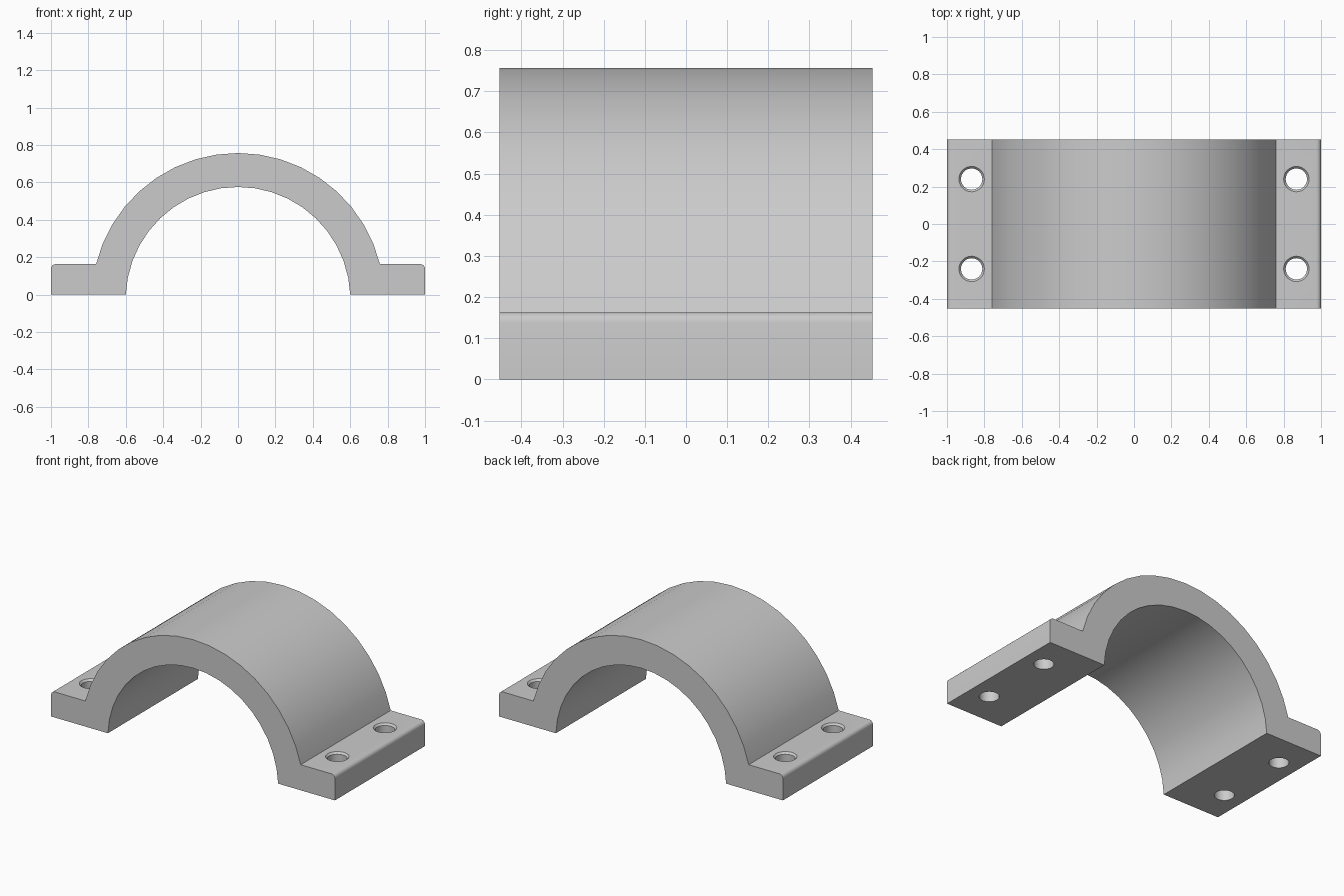
import bpy
import bmesh
from math import asin, pi, sin, cos, radians

if "Cube" in bpy.data.objects:
    bpy.data.objects.remove(bpy.data.objects["Cube"], do_unlink=True)

WIDTH, DEPTH = 2.0, 0.906
FLANGE, ROUND = 0.163, 0.025
AXIS_Z, OUTER, INNER = -0.025, 0.782, 0.6005

grey = bpy.data.materials.new("plain grey")
grey.use_nodes = True
colour = (0.6, 0.6, 0.6, 1)
grey.diffuse_color = colour
grey.node_tree.nodes["Principled BSDF"].inputs["Base Color"].default_value = colour


def arc(cx, cz, r, start, end, steps):
    """Points along a circular arc in the x-z plane."""
    angles = [start + (end - start) * i / steps for i in range(steps + 1)]
    return [(cx + r * cos(a), cz + r * sin(a)) for a in angles]


def make_object(name, bm):
    bmesh.ops.recalc_face_normals(bm, faces=bm.faces)
    mesh = bpy.data.meshes.new(name)
    bm.to_mesh(mesh)
    bm.free()
    mesh.materials.append(grey)
    obj = bpy.data.objects.new(name, mesh)
    bpy.context.collection.objects.link(obj)
    return obj


# Saddle: half pipe with two flanges, extruded along y
a_out = asin((FLANGE - AXIS_Z) / OUTER)
a_in = asin(-AXIS_Z / INNER)
half, corner_z = WIDTH / 2, FLANGE - ROUND
profile = [(half, 0)]
profile += arc(half - ROUND, corner_z, ROUND, 0, pi / 2, 5)
profile += arc(0, AXIS_Z, OUTER, a_out, pi - a_out, 18)
profile += arc(ROUND - half, corner_z, ROUND, pi / 2, pi, 5)
profile += [(-half, 0)]
profile += arc(0, AXIS_Z, INNER, pi - a_in, a_in, 20)

bm = bmesh.new()
face = bm.faces.new([bm.verts.new((x, -DEPTH / 2, z)) for x, z in profile])
new = bmesh.ops.extrude_face_region(bm, geom=[face])["geom"]
bmesh.ops.translate(bm, vec=(0, DEPTH, 0),
                    verts=[v for v in new if isinstance(v, bmesh.types.BMVert)])
saddle = make_object("saddle_clamp", bm)

# Bolt holes: straight bores with a small chamfer at the top
SIDES = 32
bm = bmesh.new()
for cx in (-0.868, 0.868):
    for cy in (-0.24, 0.24):
        rings = []
        for r, z in ((0.057, -0.1), (0.057, FLANGE - 0.012), (0.079, FLANGE + 0.012)):
            rings.append([bm.verts.new((cx + r * cos(2 * pi * i / SIDES),
                                        cy + r * sin(2 * pi * i / SIDES), z))
                          for i in range(SIDES)])
        for low, high in zip(rings, rings[1:]):
            for i in range(SIDES):
                j = (i + 1) % SIDES
                bm.faces.new((low[i], low[j], high[j], high[i]))
        bm.faces.new(rings[0])
        bm.faces.new(rings[-1])
cutter = make_object("bolt_hole_cutter", bm)
cutter.hide_render = True

bpy.ops.object.select_all(action="DESELECT")
saddle.select_set(True)
bpy.context.view_layer.objects.active = saddle
cut = saddle.modifiers.new("bolt holes", "BOOLEAN")
cut.operation = "DIFFERENCE"
cut.solver = "EXACT"
cut.object = cutter
bpy.ops.object.modifier_apply(modifier=cut.name)
bpy.data.objects.remove(cutter, do_unlink=True)

bpy.ops.object.shade_smooth_by_angle(angle=radians(30))
